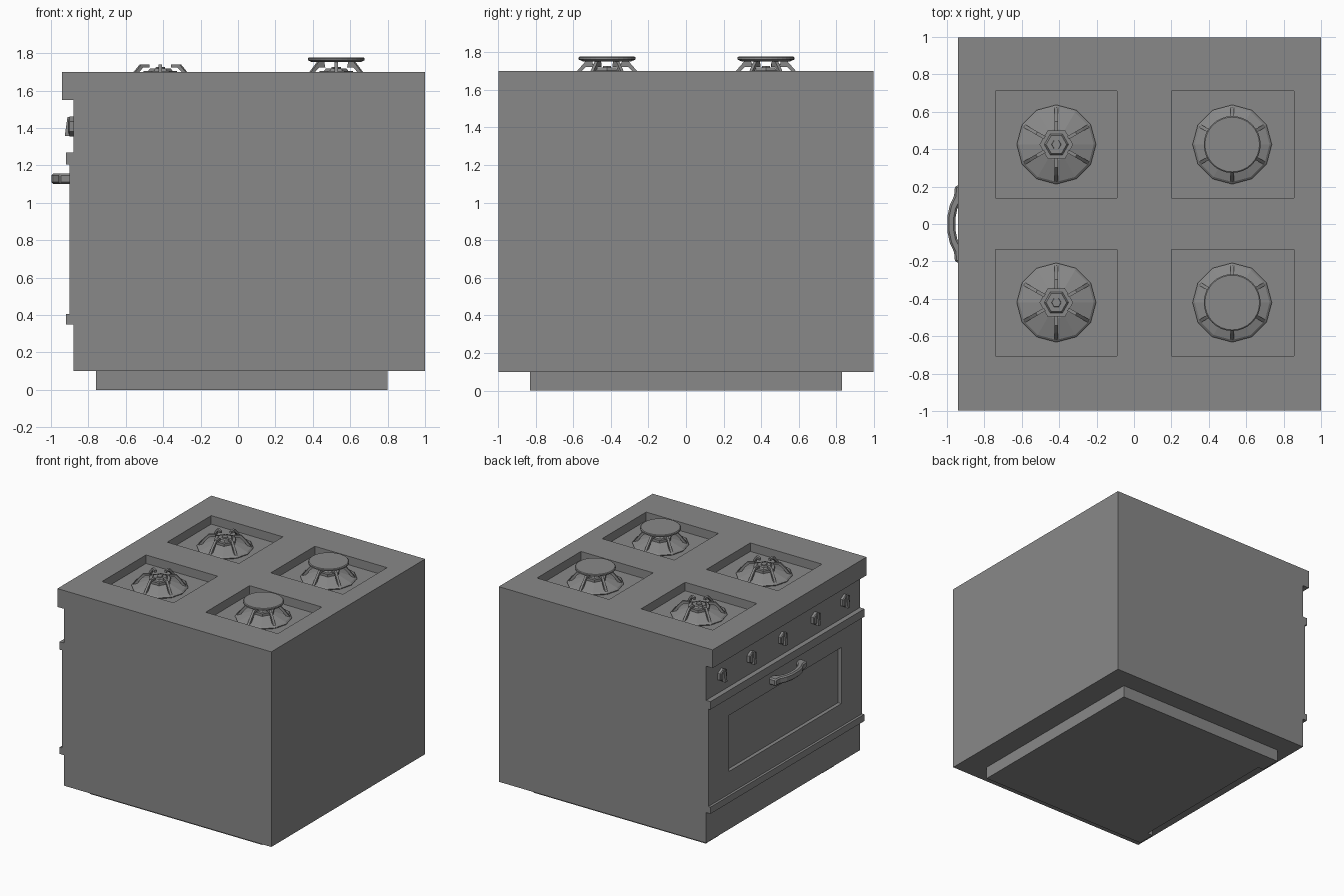
import bpy, bmesh, math
from mathutils import Matrix, Vector

cube = bpy.data.objects.get("Cube")
if cube:
    bpy.data.objects.remove(cube)

steel = bpy.data.materials.new("grey_steel")
steel.use_nodes = True
steel.diffuse_color = (0.25, 0.25, 0.25, 1)
steel.node_tree.nodes["Principled BSDF"].inputs["Base Color"].default_value = (0.25, 0.25, 0.25, 1)

WIDTH = 0.997          # half width of the cooker along y
FLOOR = 1.63           # bottom of the burner wells


def finish(name, bm):
    bmesh.ops.recalc_face_normals(bm, faces=bm.faces)
    mesh = bpy.data.meshes.new(name)
    bm.to_mesh(mesh)
    bm.free()
    mesh.materials.append(steel)
    obj = bpy.data.objects.new(name, mesh)
    bpy.context.collection.objects.link(obj)
    return obj


def box(name, xs, ys, zs):
    bm = bmesh.new()
    bmesh.ops.create_cube(bm, size=1)
    for v in bm.verts:
        v.co = [r[0] if c < 0 else r[1] for c, r in zip(v.co, (xs, ys, zs))]
    return finish(name, bm)


def prism(bm, points, offset):
    """Extrude a closed outline by an offset vector."""
    face = bm.faces.new([bm.verts.new(p) for p in points])
    new = bmesh.ops.extrude_face_region(bm, geom=[face])["geom"]
    bmesh.ops.translate(bm, vec=offset, verts=[g for g in new if isinstance(g, bmesh.types.BMVert)])


def lathe(bm, profile, sides, turn=0.0):
    """Stack of regular polygons given as (radius, z), capped at both ends."""
    rings = []
    for r, z in profile:
        angles = [turn + math.tau * i / sides for i in range(sides)]
        rings.append([bm.verts.new((r * math.cos(a), r * math.sin(a), z)) for a in angles])
    for low, high in zip(rings, rings[1:]):
        for i in range(sides):
            j = (i + 1) % sides
            bm.faces.new((low[i], low[j], high[j], high[i]))
    bm.faces.new(rings[0])
    bm.faces.new(rings[-1])


def cut(target, cutters):
    """Carve boxes out of a part and discard the cutters."""
    for c in cutters:
        c.hide_render = True
        mod = target.modifiers.new("cut", "BOOLEAN")
        mod.operation, mod.solver, mod.object = "DIFFERENCE", "EXACT", c
    graph = bpy.context.evaluated_depsgraph_get()
    mesh = bpy.data.meshes.new_from_object(target.evaluated_get(graph))
    target.modifiers.clear()
    target.data = mesh
    for c in cutters:
        bpy.data.objects.remove(c)


side = (-WIDTH, WIDTH)

# Plinth with a shallow toe recess
plinth = box("plinth", (-0.76, 0.80), (-0.83, 0.83), (0, 0.10))
cut(plinth, [box("toe_cutter", (-0.9, -0.71), (-0.68, 0.66), (-0.1, 0.2))])

# Cabinet, worktop and front rails
box("cabinet", (-0.88, 1), side, (0.10, 1.55))
worktop = box("worktop", (-0.94, 1), side, (1.55, 1.70))
box("upper_rail", (-0.92, -0.88), side, (1.205, 1.27))
box("lower_rail", (-0.92, -0.88), side, (0.35, 0.405))

# Oven door with recessed panel
door = box("oven_door", (-0.90, -0.875), side, (0.405, 1.205))
cabinet = bpy.data.objects["cabinet"]
for part in (door, cabinet):
    cut(part, [box("panel_cutter", (-1, -0.87), (-0.727, 0.727), (0.59, 1.05))])

# Burner wells
wells = []
for x0, x1 in ((-0.74, -0.09), (0.20, 0.855)):
    for y0, y1 in ((0.14, 0.71), (-0.705, -0.135)):
        wells.append(box("well_cutter", (x0, x1), (y0, y1), (FLOOR, 1.8)))
cut(worktop, wells)


def burner(name, x, y, covered):
    bm = bmesh.new()
    # Faceted skirt and stepped hexagonal hub
    lathe(bm, [(0.205, FLOOR), (0.212, 1.64), (0.20, 1.65), (0.085, 1.685)], 12, math.pi / 2)
    lathe(bm, [(0.09, 1.67), (0.09, 1.705), (0.065, 1.705), (0.055, 1.718)], 6)
    lathe(bm, [(0.028, 1.71), (0.024, 1.726)], 6)
    # Six bent support arms
    arm = [(0.21, 1.635), (0.16, 1.70), (0.122, 1.74), (0.072, 1.74),
           (0.072, 1.722), (0.112, 1.722), (0.14, 1.695), (0.185, 1.635)]
    if covered:
        arm[2:4] = [(0.11, 1.757), (0.08, 1.757)]
    for i in range(6):
        start = len(bm.verts)
        prism(bm, [(r, -0.009, z) for r, z in arm], Vector((0, 0.018, 0)))
        bm.verts.ensure_lookup_table()
        bmesh.ops.rotate(bm, cent=(0, 0, 0), verts=bm.verts[start:],
                         matrix=Matrix.Rotation(math.radians(30 + 60 * i), 3, "Z"))
    # Round hot plate on the rear burners
    if covered:
        lathe(bm, [(0.13, 1.752), (0.152, 1.762), (0.152, 1.772), (0.146, 1.777)], 32)
    bmesh.ops.translate(bm, vec=(x, y, 0), verts=bm.verts)
    finish(name, bm)


for label, y in (("left", 0.425), ("right", -0.42)):
    burner("front_burner_" + label, -0.415, y, False)
    burner("rear_burner_" + label, 0.525, y, True)

# Control knobs: hexagonal disc with a tapered grip
for n, y in enumerate((0.80, 0.42, 0.015, -0.41, -0.79)):
    bm = bmesh.new()
    lathe(bm, [(0.053, -0.005), (0.053, 0.02), (0.045, 0.026)], 6)
    prism(bm, [(-0.05, -0.014, 0.02), (0.05, -0.014, 0.02), (0.05, -0.014, 0.046), (-0.05, -0.014, 0.032)],
          Vector((0, 0.028, 0)))
    bmesh.ops.rotate(bm, cent=(0, 0, 0), verts=bm.verts, matrix=Matrix.Rotation(-math.pi / 2, 3, "Y"))
    for v in bm.verts:
        v.co.z = -v.co.z
    bmesh.ops.translate(bm, vec=(-0.88, y, 1.408), verts=bm.verts)
    finish("knob_%d" % (n + 1), bm)

# Arched door handle, outline mirrored about the middle
half = [(-0.89, 0.155), (-0.89, 0.205), (-0.957, 0.205), (-0.962, 0.15), (-0.985, 0.10), (-0.998, 0.04)]
inner = [(-0.955, 0.03), (-0.945, 0.08), (-0.925, 0.12)]
outline = half + [(x, -y) for x, y in reversed(half)] + [(x, -y) for x, y in reversed(inner)] + inner
bm = bmesh.new()
prism(bm, [(x, y, 1.10) for x, y in outline], Vector((0, 0, 0.057)))
handle = finish("door_handle", bm)
handle.data.vertices.foreach_get  # outline vertices stay unsmoothed
bev = handle.modifiers.new("soft_edges", "BEVEL")
bev.width, bev.segments, bev.limit_method = 0.01, 1, "ANGLE"
bev.angle_limit = math.radians(60)
